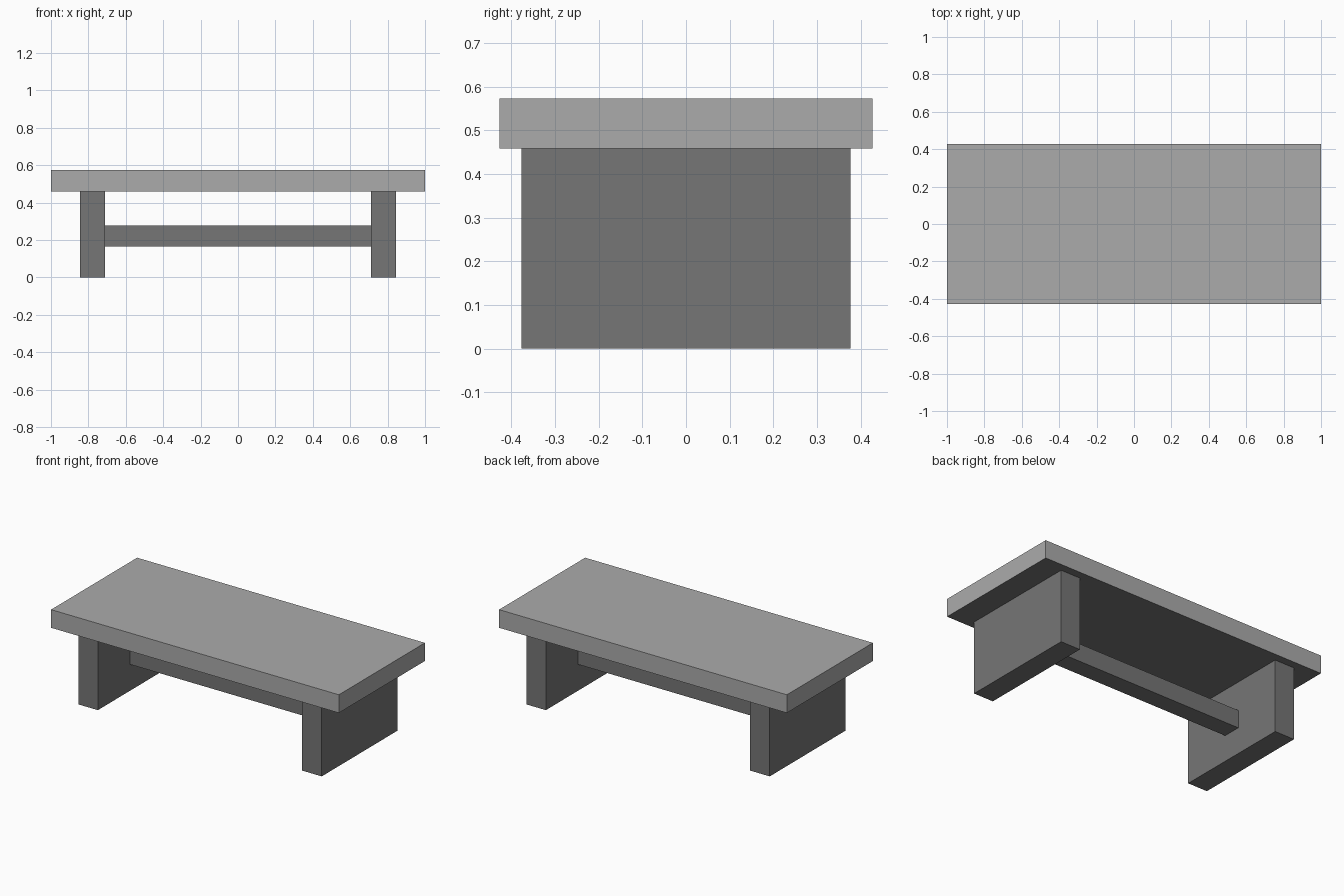
import bpy, bmesh
from mathutils import Vector

if "Cube" in bpy.data.objects:
    bpy.data.objects.remove(bpy.data.objects["Cube"])


def material(name, value):
    m = bpy.data.materials.new(name)
    m.diffuse_color = (value, value, value, 1)
    m.use_nodes = True
    m.node_tree.nodes["Principled BSDF"].inputs["Base Color"].default_value = m.diffuse_color
    return m


light = material("light grey", 0.41)
dark = material("dark grey", 0.18)


def box(name, lo, hi, *mats):
    lo, hi = Vector(lo), Vector(hi)
    bm = bmesh.new()
    bmesh.ops.create_cube(bm, size=1)
    bmesh.ops.scale(bm, vec=hi - lo, verts=bm.verts)
    bmesh.ops.translate(bm, vec=(lo + hi) / 2, verts=bm.verts)
    # second material, if any, goes on the underside
    if len(mats) > 1:
        bm.normal_update()
        for f in bm.faces:
            f.material_index = 1 if f.normal.z < -0.5 else 0
    mesh = bpy.data.meshes.new(name)
    bm.to_mesh(mesh)
    bm.free()
    for m in mats:
        mesh.materials.append(m)
    obj = bpy.data.objects.new(name, mesh)
    bpy.context.collection.objects.link(obj)
    return obj


# Table top with a dark underside
box("table_top", (-1, -0.427, 0.459), (1, 0.427, 0.573), light, dark)

# Slab legs
box("left_leg", (-0.846, -0.377, 0), (-0.71, 0.377, 0.459), dark)
box("right_leg", (0.71, -0.377, 0), (0.846, 0.377, 0.459), dark)

# Stretcher between the legs
box("stretcher", (-0.71, -0.057, 0.165), (0.71, 0.057, 0.277), dark)
